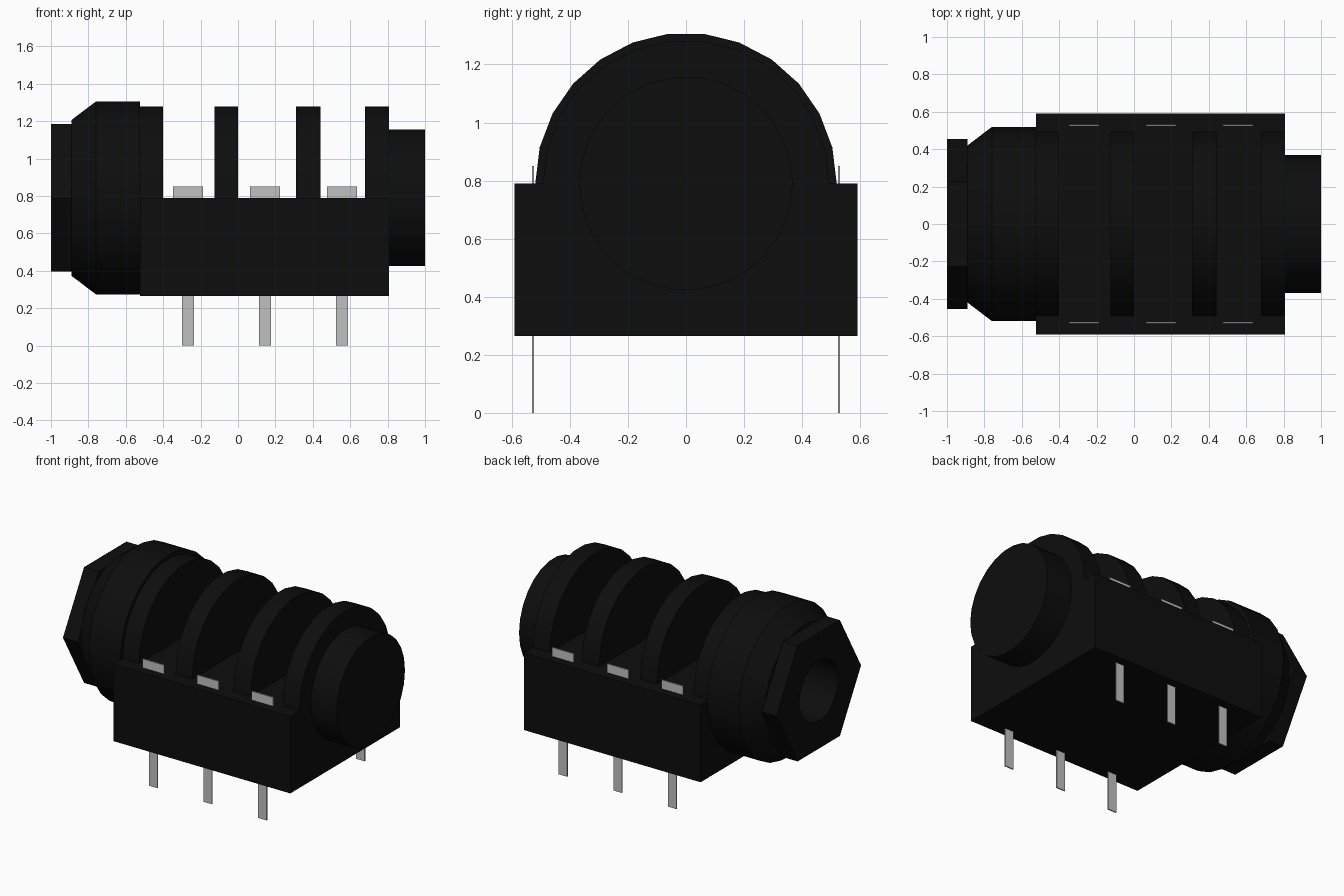
import bpy, bmesh, math

if "Cube" in bpy.data.objects:
    bpy.data.objects.remove(bpy.data.objects["Cube"], do_unlink=True)

AXIS_Z = 0.79   # height of the barrel axis, also the top of the base block
SIDES = 26


def material(name, rgb, rough):
    m = bpy.data.materials.new(name)
    m.use_nodes = True
    m.diffuse_color = (*rgb, 1)
    bsdf = m.node_tree.nodes["Principled BSDF"]
    bsdf.inputs["Base Color"].default_value = (*rgb, 1)
    bsdf.inputs["Roughness"].default_value = rough
    return m


BLACK = material("black plastic", (0.004, 0.004, 0.004), 0.6)
METAL = material("pin metal", (0.53, 0.53, 0.53), 0.5)


def finish(bm, name, mat, smooth=False):
    bmesh.ops.remove_doubles(bm, verts=bm.verts, dist=1e-5)
    bmesh.ops.recalc_face_normals(bm, faces=bm.faces)
    me = bpy.data.meshes.new(name)
    bm.to_mesh(me)
    bm.free()
    me.materials.append(mat)
    ob = bpy.data.objects.new(name, me)
    bpy.context.collection.objects.link(ob)
    if smooth:
        bpy.ops.object.select_all(action='DESELECT')
        ob.select_set(True)
        bpy.context.view_layer.objects.active = ob
        bpy.ops.object.shade_smooth_by_angle(angle=math.radians(25))
    return ob


def add_box(bm, x0, x1, y0, y1, z0, z1):
    vs = bmesh.ops.create_cube(bm, size=1)["verts"]
    for v in vs:
        v.co = ((x0 + x1) / 2 + v.co.x * (x1 - x0),
                (y0 + y1) / 2 + v.co.y * (y1 - y0),
                (z0 + z1) / 2 + v.co.z * (z1 - z0))


def prism(bm, outline, x0, x1):
    """Extrude a (y, z) outline along x."""
    f = bm.faces.new([bm.verts.new((x0, y, z)) for y, z in outline])
    out = bmesh.ops.extrude_face_region(bm, geom=[f])["geom"]
    bm.faces.new([bm.verts.new(v.co) for v in f.verts]) if not f.is_valid else None
    for v in out:
        if isinstance(v, bmesh.types.BMVert):
            v.co.x = x1


def lathe(name, profile, sides, closed=False):
    """Revolve (x, radius) points about the barrel axis; radius may depend on angle."""
    bm = bmesh.new()
    rings = []
    for x, r in profile:
        ring = []
        for i in range(sides):
            a = 2 * math.pi * i / sides
            rr = r(a) if callable(r) else r
            ring.append(bm.verts.new((x, rr * math.cos(a), AXIS_Z + rr * math.sin(a))))
        rings.append(ring)
    pairs = list(zip(rings, rings[1:]))
    if closed:
        pairs.append((rings[-1], rings[0]))
    for p, q in pairs:
        for i in range(sides):
            j = (i + 1) % sides
            bm.faces.new((p[i], p[j], q[j], q[i]))
    if not closed:
        bm.faces.new(rings[0])
        bm.faces.new(rings[-1])
    return finish(bm, name, BLACK, True)


def hexagon(a):
    """Radius of a hexagon with corners on the y axis."""
    return 0.394 / math.cos(a % (math.pi / 3) - math.pi / 6)


# Base block
bm = bmesh.new()
add_box(bm, -0.523, 0.807, -0.59, 0.59, 0.265, AXIS_Z)
finish(bm, "base_block", BLACK)

# Half-round ribs standing on the block
half_disc = [(0.493 * math.cos(math.pi * i / 13), AXIS_Z + 0.493 * math.sin(math.pi * i / 13))
             for i in range(14)]
for n, (x0, x1) in enumerate([(-0.523, -0.40), (-0.125, 0.0), (0.31, 0.44), (0.68, 0.807)]):
    bm = bmesh.new()
    prism(bm, half_disc, x0, x1)
    finish(bm, f"rib_{n + 1}", BLACK, True)

# Collar with chamfer and plug bore
lathe("collar", [(-0.56, 0.207), (-0.89, 0.207), (-0.89, 0.42),
                 (-0.76, 0.519), (-0.523, 0.519)], SIDES)

# Hexagonal nut with the bore through it
lathe("hex_nut", [(-1.0, 0.207), (-1.0, hexagon), (-0.89, hexagon), (-0.89, 0.207)], 24, True)

# Rear tube
lathe("rear_tube", [(0.807, 0.368), (1.0, 0.368)], SIDES)

# Contact pins: wide tab above, narrow leg below, on both sides
for side, label in ((-1, "front"), (1, "back")):
    for n, x in enumerate((-0.267, 0.144, 0.556)):
        y = side * 0.527
        bm = bmesh.new()
        add_box(bm, x - 0.081, x + 0.081, y - 0.004, y + 0.004, 0.75, 0.85)
        add_box(bm, x - 0.032, x + 0.032, y - 0.004, y + 0.004, 0.0, 0.75)
        finish(bm, f"{label}_pin_{n + 1}", METAL)
